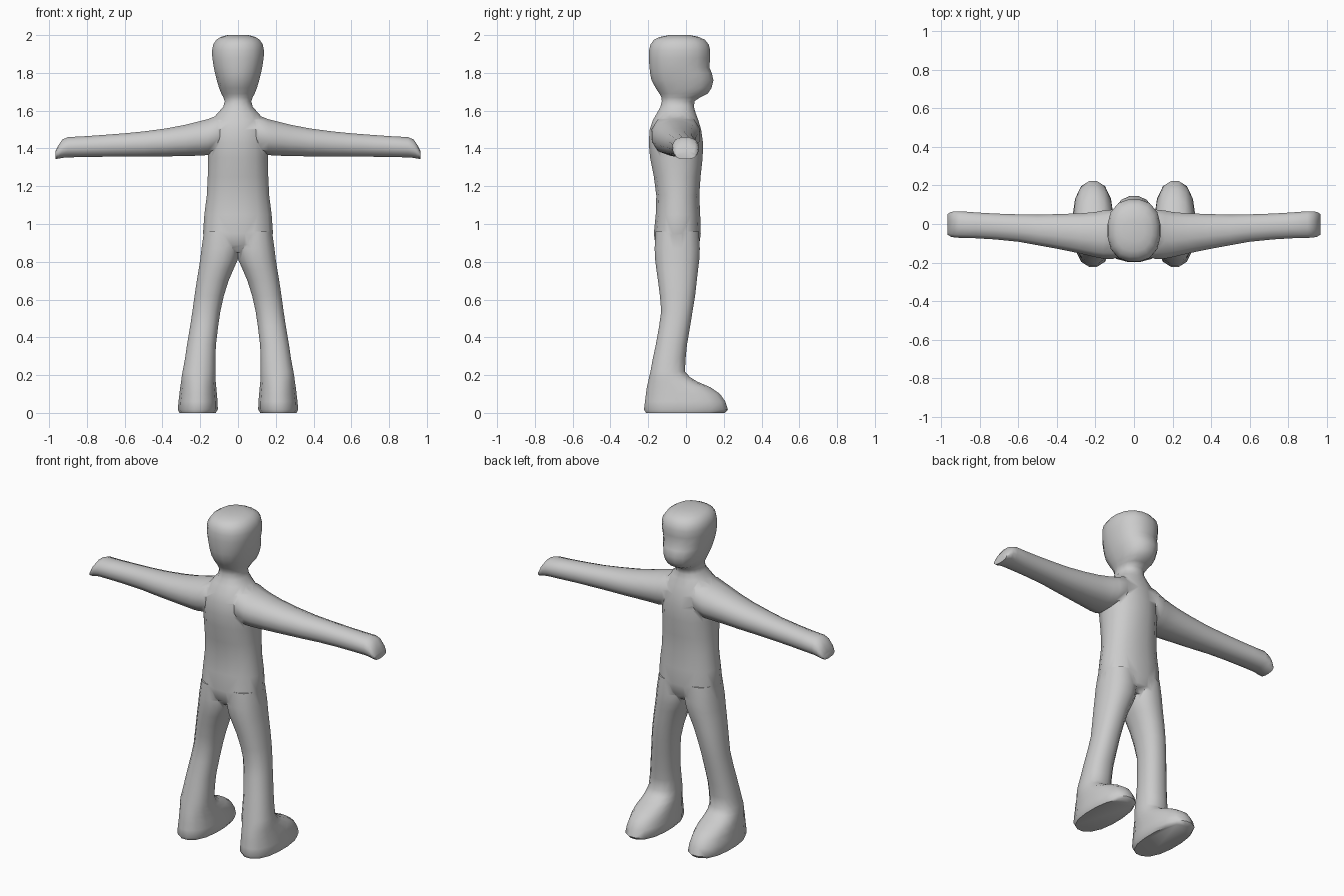
import bpy, bmesh, math

grey = bpy.data.materials.new("plain grey")
grey.diffuse_color = (0.6, 0.6, 0.6, 1)


def section(a0, a1, b0, b1, n, power=2.4):
    """Rounded closed outline filling the given box."""
    pts = []
    for i in range(n):
        t = 2 * math.pi * (i + 0.5) / n
        c, s = math.cos(t), math.sin(t)
        k = (abs(c) ** power + abs(s) ** power) ** (-1 / power)
        k /= math.cos(math.pi / n) ** 0.5
        pts.append(((a0 + a1) / 2 + c * k * (a1 - a0) / 2,
                    (b0 + b1) / 2 + s * k * (b1 - b0) / 2))
    return pts


def loft(name, rings, place, n=16, mirror=False):
    """Skin rings (height, a0, a1, b0, b1); place maps (a, b, height) to xyz."""
    bm = bmesh.new()
    loops = [[bm.verts.new(place(a, b, h)) for a, b in section(*box, n)]
             for h, *box in rings]
    for lo, hi in zip(loops, loops[1:]):
        for i in range(n):
            j = (i + 1) % n
            bm.faces.new((lo[i], lo[j], hi[j], hi[i]))
    bm.faces.new(loops[0])
    bm.faces.new(loops[-1])
    if mirror:
        for v in bm.verts:
            v.co.x = -v.co.x
    bmesh.ops.recalc_face_normals(bm, faces=bm.faces)
    me = bpy.data.meshes.new(name)
    bm.to_mesh(me)
    bm.free()
    me.materials.append(grey)
    ob = bpy.data.objects.new(name, me)
    bpy.context.collection.objects.link(ob)
    return ob


def upright(a, b, h):
    return (a, b, h)


def sideways(a, b, h):
    return (h, a, b)


# Torso, neck and head: z, half width, back, front
trunk = [
    (0.85, .10, -.13, .04), (0.89, .165, -.162, .07), (0.95, .185, -.17, .078),
    (1.05, .178, -.16, .075), (1.15, .165, -.157, .07), (1.25, .16, -.17, .077),
    (1.35, .158, -.19, .088), (1.43, .16, -.197, .09), (1.50, .158, -.192, .08),
    (1.55, .14, -.175, .065), (1.59, .105, -.152, .05), (1.62, .078, -.135, .042),
    (1.65, .070, -.128, .045), (1.67, .077, -.13, .075), (1.69, .088, -.14, .115),
    (1.72, .1, -.16, .135), (1.76, .112, -.182, .145), (1.80, .122, -.19, .136),
    (1.83, .128, -.193, .123), (1.88, .136, -.197, .128), (1.92, .137, -.195, .128),
    (1.95, .131, -.188, .12), (1.975, .115, -.17, .10), (1.99, .092, -.14, .07),
    (2.0, .055, -.09, .02)]
body = loft("body", [(z, -w, w, b, f) for z, w, b, f in trunk], upright)

# Leg with shoe: z, inner x, outer x, back y, front y
leg = [
    (0.0, .118, .31, -.212, .205), (0.018, .107, .318, -.222, .222),
    (0.06, .108, .315, -.217, .208), (0.10, .112, .31, -.212, .18),
    (0.135, .115, .306, -.207, .13), (0.165, .118, .301, -.2, .06),
    (0.19, .12, .298, -.195, .02), (0.22, .12, .293, -.188, -.006),
    (0.29, .12, .28, -.175, -.002), (0.36, .117, .27, -.16, .005),
    (0.46, .105, .253, -.142, .022), (0.54, .093, .241, -.131, .035),
    (0.62, .075, .23, -.138, .048), (0.70, .05, .218, -.148, .057),
    (0.76, .024, .208, -.157, .064), (0.81, .002, .2, -.163, .07),
    (0.87, -.012, .193, -.166, .073), (0.96, -.01, .18, -.16, .068)]

# Arm with mitten hand: x, back y, front y, low z, high z
arm = [
    (0.06, -.16, .06, 1.40, 1.585), (0.11, -.182, .075, 1.375, 1.575),
    (0.16, -.18, .07, 1.365, 1.555), (0.20, -.172, .062, 1.362, 1.545),
    (0.28, -.153, .055, 1.36, 1.525), (0.38, -.132, .052, 1.358, 1.506),
    (0.50, -.11, .048, 1.357, 1.49), (0.60, -.092, .05, 1.357, 1.48),
    (0.72, -.08, .054, 1.356, 1.471), (0.82, -.074, .06, 1.354, 1.464),
    (0.90, -.072, .066, 1.353, 1.46), (0.93, -.07, .066, 1.35, 1.447),
    (0.95, -.066, .062, 1.346, 1.418), (0.967, -.056, .052, 1.344, 1.385)]

parts = []
for side, flip in (("right", False), ("left", True)):
    parts.append(loft(side + "_leg", leg, upright, mirror=flip))
    parts.append(loft(side + "_arm", arm, sideways, n=12, mirror=flip))

# Fuse the limbs into one skin
bpy.context.view_layer.objects.active = body
for p in parts:
    mod = body.modifiers.new("fuse", 'BOOLEAN')
    mod.operation = 'UNION'
    mod.solver = 'EXACT'
    mod.object = p
    bpy.ops.object.modifier_apply(modifier=mod.name)
    bpy.data.objects.remove(p)

# Soft shading, crisp only at the soles
body.select_set(True)
bpy.ops.object.shade_smooth_by_angle(angle=math.radians(55))
